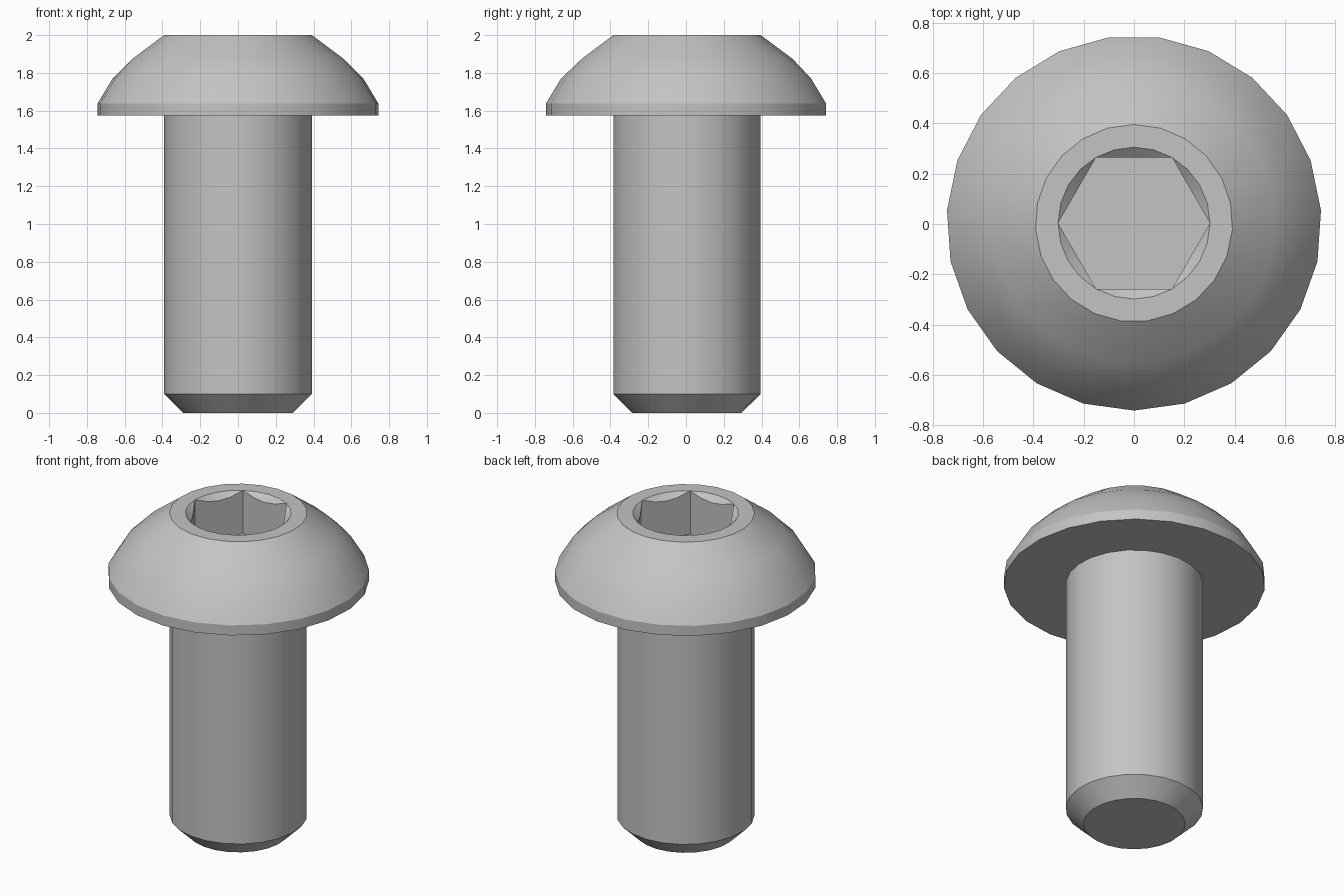
import bpy, bmesh
from math import pi, radians, cos, sin

if "Cube" in bpy.data.objects:
    bpy.data.objects.remove(bpy.data.objects["Cube"])

SIDES = 23            # facets around the turned surfaces
AXIS_Y = 0.0035       # the odd facet count shifts the axis slightly
TOP, FLOOR = 2.0, 1.728
SHANK_R, HEX_FLAT = 0.392, 0.2614
HEX_CORNER = HEX_FLAT / cos(pi / 6)

steel = bpy.data.materials.new("grey steel")
steel.use_nodes = True
colour = (0.55, 0.55, 0.55, 1)
steel.diffuse_color = colour
steel.node_tree.nodes["Principled BSDF"].inputs["Base Color"].default_value = colour


def polar(bm, r, a, z):
    return bm.verts.new((r * cos(a), r * sin(a) + AXIS_Y, z))


def ring(bm, r, z, phase):
    return [polar(bm, r, 2 * pi * (i + phase) / SIDES - pi / 2, z) for i in range(SIDES)]


def join(bm, a, b, phase_a=0, phase_b=0):
    """Bridge two rings: quads when aligned, triangles when half a step apart."""
    if phase_a > phase_b:
        a, b = b, a
    n = len(a)
    for i in range(n):
        j = (i + 1) % n
        if phase_a == phase_b:
            bm.faces.new((a[i], a[j], b[j], b[i]))
        else:
            bm.faces.new((a[i], a[j], b[i]))
            bm.faces.new((b[i], a[j], b[j]))


def lathe(bm, profile):
    rings = [ring(bm, *p) for p in profile]
    for k in range(len(rings) - 1):
        join(bm, rings[k], rings[k + 1], profile[k][2], profile[k + 1][2])
    return rings


def loop_edges(bm, loop):
    return [bm.edges.get((v, loop[i - 1])) or bm.edges.new((v, loop[i - 1]))
            for i, v in enumerate(loop)]


def finish(bm, name):
    bmesh.ops.remove_doubles(bm, verts=bm.verts, dist=1e-4)
    bmesh.ops.recalc_face_normals(bm, faces=bm.faces)
    mesh = bpy.data.meshes.new(name)
    bm.to_mesh(mesh)
    bm.free()
    mesh.materials.append(steel)
    obj = bpy.data.objects.new(name, mesh)
    bpy.context.collection.objects.link(obj)
    bpy.ops.object.select_all(action='DESELECT')
    obj.select_set(True)
    bpy.context.view_layer.objects.active = obj
    bpy.ops.object.shade_smooth_by_angle(angle=radians(30))


# Shank with chamfered tip
bm = bmesh.new()
rings = lathe(bm, [(0.29, 0, 0.5), (SHANK_R, 0.1, 0.5), (SHANK_R, 1.575, 0.5)])
bm.faces.new(rings[0])
finish(bm, "shank")

# Domed head: underside, rim and dome
bm = bmesh.new()
rings = lathe(bm, [(SHANK_R, 1.575, 0.5), (0.745, 1.575, 0), (0.745, 1.638, 0),
                   (0.665, 1.77, 0), (0.56, 1.875, 0.5), (SHANK_R, TOP, 0.5)])

# Hexagonal socket: mouth circle, scalloped countersink, walls and floor
mouth, scallop, floor = [], [], []
for i in range(24):
    a = 2 * pi * i / 24
    r = HEX_FLAT / cos(a % (pi / 3) - pi / 6)
    dip = 0.035 * (HEX_CORNER - r) / (HEX_CORNER - HEX_FLAT)
    mouth.append(polar(bm, HEX_CORNER, a, TOP))
    scallop.append(polar(bm, r, a, TOP - dip))
    floor.append(polar(bm, r, a, FLOOR))
join(bm, mouth, scallop)
join(bm, scallop, floor)
bm.faces.new(floor)

# Flat land around the socket
bmesh.ops.triangle_fill(bm, use_beauty=True, use_dissolve=False, normal=(0, 0, 1),
                        edges=loop_edges(bm, rings[-1]) + loop_edges(bm, mouth))
finish(bm, "head")
